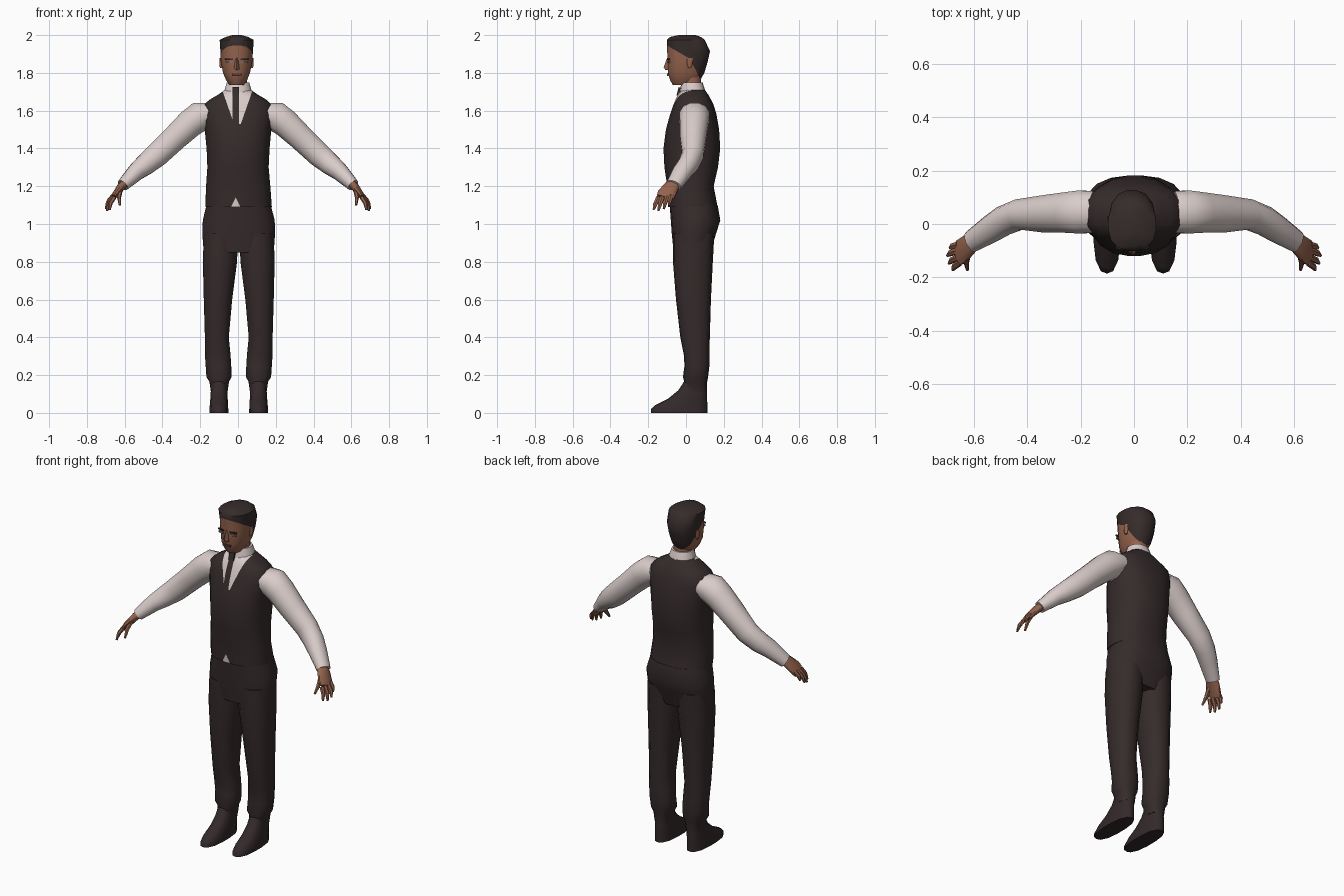
import bpy, bmesh, math
from mathutils import Vector as V


def material(name, r, g, b):
    m = bpy.data.materials.new(name)
    m.diffuse_color = (r, g, b, 1)
    return m


CLOTH = material("dark brown cloth", 0.036, 0.024, 0.024)
SHIRT = material("off white shirt", 0.70, 0.61, 0.59)
SKIN = material("brown skin", 0.30, 0.125, 0.075)
HAIR = material("dark hair", 0.036, 0.025, 0.024)
SHOE = material("dark shoe leather", 0.033, 0.022, 0.023)
EYE = material("grey eyes", 0.20, 0.18, 0.19)
LIP = material("dark lips", 0.12, 0.045, 0.035)


def finish(name, bm, mats, angle=50):
    bmesh.ops.recalc_face_normals(bm, faces=bm.faces)
    me = bpy.data.meshes.new(name)
    bm.to_mesh(me)
    bm.free()
    for m in mats:
        me.materials.append(m)
    for p in me.polygons:
        p.use_smooth = True
    me.set_sharp_from_angle(angle=math.radians(angle))
    ob = bpy.data.objects.new(name, me)
    bpy.context.collection.objects.link(ob)
    return ob


def ring(c, u, v, n, power):
    pts = []
    for i in range(n):
        a = 2 * math.pi * (i + 0.5) / n
        ca, sa = math.cos(a), math.sin(a)
        k = (abs(ca) ** power + abs(sa) ** power) ** (-1 / power)
        pts.append(c + u * ca * k + v * sa * k)
    return pts


def loft(rings):
    bm = bmesh.new()
    vs = [[bm.verts.new(p) for p in r] for r in rings]
    n = len(vs[0])
    for a, b in zip(vs, vs[1:]):
        for i in range(n):
            j = (i + 1) % n
            bm.faces.new((a[i], a[j], b[j], b[i]))
    bm.faces.new(vs[0])
    bm.faces.new(vs[-1])
    return bm


def stack(rows, n=16, power=2.3, s=1, dx=0):
    """Loft of level rings: z, x low, x high, y front, y back."""
    return loft([ring(V((s * (a + b) / 2 + dx, (f + k) / 2, z)), V(((b - a) / 2, 0, 0)),
                      V((0, (k - f) / 2, 0)), n, power) for z, a, b, f, k in rows])


def tube(rows, n=10, s=1):
    """Loft along a path: x, y, z, half width, half thickness."""
    pts = [V((s * r[0], r[1], r[2])) for r in rows]
    out = []
    for i, (p, r) in enumerate(zip(pts, rows)):
        t = (pts[min(i + 1, len(pts) - 1)] - pts[max(i - 1, 0)]).normalized()
        u = V((0, 1, 0))
        u = (u - t * u.dot(t)).normalized()
        out.append(ring(p, u * r[3], t.cross(u) * r[4], n, 2.1))
    return loft(out)


def cut(bm, co, no, test=lambda c: True):
    fs = [f for f in bm.faces if test(f.calc_center_median())]
    geom = fs + list({e for f in fs for e in f.edges}) + list({v for f in fs for v in f.verts})
    bmesh.ops.bisect_plane(bm, geom=geom, plane_co=co, plane_no=no, dist=1e-5)


def box(name, c, size, mat, rz=0, rx=0):
    bm = bmesh.new()
    bmesh.ops.create_cube(bm, size=1)
    for v in bm.verts:
        v.co = V(v.co[i] * size[i] for i in range(3))
    ob = finish(name, bm, [mat], 30)
    ob.location = c
    ob.rotation_euler = (rx, 0, rz)
    return ob


# waistcoat with cut shirt opening, tie and hem notch
bm = stack([(1.09, -.174, .18, -.095, .168), (1.20, -.17, .172, -.10, .147),
            (1.30, -.163, .163, -.115, .17), (1.40, -.167, .168, -.12, .182),
            (1.50, -.177, .177, -.107, .176), (1.58, -.188, .188, -.085, .162),
            (1.63, -.185, .182, -.068, .147), (1.66, -.148, .148, -.055, .132),
            (1.685, -.105, .105, -.043, .118), (1.71, -.07, .07, -.025, .10)], 20, 2.4)
front = lambda c: c.y < 0.03
upper = lambda c: c.y < 0.03 and c.z > 1.53
hem = lambda c: c.y < 0.03 and c.z < 1.20
cut(bm, (0, 0, 1.53), (0, 0, 1), front)
for s in (-1, 1):
    cut(bm, (-.003 + s * .018, 0, 1.53), (s, 0, -.35), upper)
    cut(bm, (-.013 + s * .017, 0, 1.6), (1, 0, 0), upper)
    cut(bm, (-.012, 0, 1.14), (s, 0, .5), hem)
for f in bm.faces:
    c = f.calc_center_median()
    opening = upper(c) and abs(c.x + .003) < .018 + (c.z - 1.53) * .35 and abs(c.x + .013) > .017
    notch = hem(c) and abs(c.x + .012) < (1.14 - c.z) * .5
    f.material_index = 1 if (opening or notch) and abs(f.normal.z) < .99 else 0
finish("waistcoat", bm, [CLOTH, SHIRT])

# collar, tie knot and neck
finish("collar", stack([(1.66, -.085, .085, -.04, .11), (1.70, -.075, .075, -.034, .104),
                        (1.75, -.06, .06, -.024, .088)], 14), [SHIRT])
box("tie_knot", (-.013, -.034, 1.70), (.034, .022, .045), CLOTH, rx=-.25)
finish("neck", stack([(1.70, -.055, .05, -.02, .08), (1.80, -.055, .05, -.02, .08)], 12), [SKIN])

# trouser hips and legs
finish("trouser_hips", stack([(.85, -.182, .19, -.066, .13), (.95, -.19, .197, -.076, .16),
                              (1.02, -.187, .195, -.081, .182), (1.10, -.168, .174, -.087, .168)],
                             20, 2.5), [CLOTH])
leg = [(.95, .006, .19, -.07, .15), (.80, .012, .195, -.069, .142), (.60, .038, .19, -.053, .132),
       (.40, .056, .184, -.03, .126), (.31, .047, .184, -.012, .124), (.25, .043, .18, -.008, .124),
       (.19, .042, .176, -.016, .117), (.165, .055, .16, -.01, .112), (.11, .063, .152, -.015, .11)]
shoe = [(.17, .068, .15, -.008, .105), (.12, .064, .152, -.04, .11), (.075, .062, .155, -.095, .112),
        (.04, .06, .158, -.165, .113), (.02, .059, .16, -.186, .113), (0, .059, .16, -.186, .113)]

# sleeves, hands and fingers
sleeve = [(.15, .045, 1.585, .08, .06), (.20, .045, 1.57, .083, .082), (.25, .043, 1.535, .078, .077),
          (.33, .038, 1.46, .072, .07), (.43, .036, 1.365, .058, .066), (.49, .012, 1.315, .056, .058),
          (.54, -.02, 1.275, .052, .048), (.61, -.065, 1.205, .042, .033)]
palm = [(.595, -.058, 1.22, .033, .024), (.62, -.078, 1.195, .042, .022),
        (.65, -.105, 1.155, .05, .017), (.662, -.115, 1.138, .044, .013)]
fingers = [((.66, -.078, 1.15), (.69, -.09, 1.10)), ((.662, -.10, 1.145), (.70, -.118, 1.08)),
           ((.66, -.125, 1.142), (.694, -.147, 1.07)), ((.655, -.146, 1.142), (.68, -.172, 1.075)),
           ((.622, -.11, 1.18), (.625, -.172, 1.10))]
for s, side in ((-1, "left"), (1, "right")):
    dx = .008 if s < 0 else 0
    finish("trouser_leg_" + side, stack(leg, 14, 2.4, s, dx), [CLOTH])
    finish("shoe_" + side, stack(shoe, 14, 2.5, s, dx), [SHOE])
    finish("sleeve_" + side, tube(sleeve, 12, s), [SHIRT])
    finish("palm_" + side, tube(palm, 10, s), [SKIN])
    for i, (a, b) in enumerate(fingers):
        mid = (V(a) * .45 + V(b) * .55) + V((.006, 0, .004))
        finish("finger_%s_%d" % (side, i), tube([(*a, .013, .012), (*mid, .012, .011),
                                               (*b, .006, .006)], 6, s), [SKIN])

# head, with the hairline cut in by two sloping planes
bm = stack([(1.735, -.045, .03, -.07, .05), (1.76, -.063, .048, -.084, .075),
            (1.80, -.08, .064, -.097, .098), (1.86, -.091, .076, -.097, .116),
            (1.915, -.094, .08, -.101, .128), (1.975, -.098, .084, -.102, .10),
            (1.99, -.065, .055, -.085, .08), (2.0, -.03, .02, -.04, .05)], 16, 2.4)
lines = [(V((0, -.1, 1.945)), V((0, .02, 1.875))), (V((0, .02, 1.875)), V((0, .075, 1.77)))]
normals = []
for a, b in lines:
    d = b - a
    normals.append(V((0, -d.z, d.y)))
    cut(bm, a, normals[-1])
for f in bm.faces:
    c = f.calc_center_median()
    if any((c - a).dot(no) > 0 for (a, b), no in zip(lines, normals)):
        f.material_index = 1
finish("head", bm, [SKIN, HAIR])

# nose, ears, eyes, brows and mouth
finish("nose", stack([(1.815, -.024, .01, -.11, -.07), (1.83, -.022, .008, -.118, -.07),
                      (1.88, -.014, 0, -.10, -.07)], 6), [SKIN])
for s in (-1, 1):
    finish("ear", stack([(1.825, -.008, .008, .012, .026), (1.85, -.012, .012, .004, .036),
                         (1.88, -.01, .01, .006, .038)], 8, 2.2, 1, -.008 + s * .08), [SKIN])
    box("eye", (-.007 + s * .039, -.091, 1.857), (.034, .009, .009), EYE, s * .2)
    box("eyebrow", (-.007 + s * .04, -.092, 1.873), (.042, .009, .007), HAIR, s * .2)
box("mouth", (-.007, -.096, 1.79), (.05, .009, .011), LIP)
